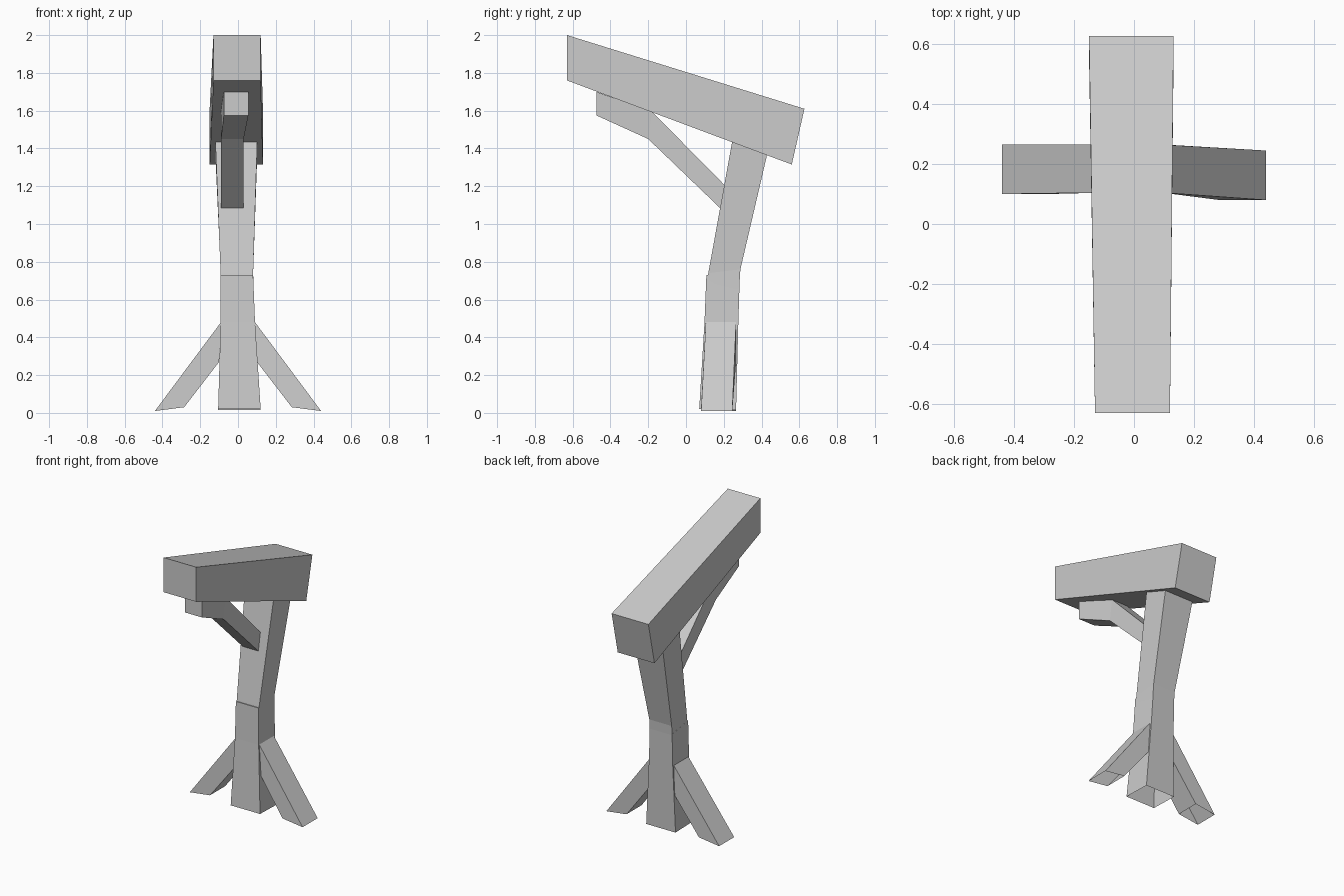
import bpy
import bmesh

cube = bpy.data.objects.get("Cube")
if cube:
    bpy.data.objects.remove(cube)

grey = bpy.data.materials.new("plain grey")
grey.use_nodes = True
color = (0.6, 0.6, 0.6, 1)
grey.diffuse_color = color
grey.node_tree.nodes["Principled BSDF"].inputs["Base Color"].default_value = color


def across_x(x0, x1, a, b):
    """Section spanning x0..x1 between two (y, z) points."""
    return [(x0, *a), (x1, *a), (x1, *b), (x0, *b)]


def across_y(y0, y1, a, b):
    """Section spanning y0..y1 between two (x, z) points."""
    return [(a[0], y0, a[1]), (a[0], y1, a[1]), (b[0], y1, b[1]), (b[0], y0, b[1])]


def timber(name, sections, start_cap=False, end_cap=False):
    """Four-sided timber lofted through the sections."""
    bm = bmesh.new()
    rings = [[bm.verts.new(p) for p in s] for s in sections]
    for lower, upper in zip(rings, rings[1:]):
        for i in range(4):
            j = (i + 1) % 4
            bm.faces.new((lower[i], lower[j], upper[j], upper[i]))
    if start_cap:
        bm.faces.new(rings[0][::-1])
    if end_cap:
        bm.faces.new(rings[-1])
    bmesh.ops.recalc_face_normals(bm, faces=bm.faces)
    mesh = bpy.data.meshes.new(name)
    bm.to_mesh(mesh)
    bm.free()
    mesh.materials.append(grey)
    obj = bpy.data.objects.new(name, mesh)
    bpy.context.collection.objects.link(obj)
    return obj


# Sloping top beam
timber("top_beam", [
    across_x(-0.13, 0.12, (-0.63, 1.76), (-0.63, 2.0)),
    across_x(-0.15, 0.132, (0.56, 1.315), (0.627, 1.61)),
], True, True)

# Post in two overlapping lengths, hollow at the foot
timber("lower_post", [
    across_x(-0.105, 0.12, (0.07, 0.02), (0.265, 0.015)),
    across_x(-0.092, 0.09, (0.098, 0.48), (0.277, 0.48)),
    across_x(-0.092, 0.08, (0.108, 0.73), (0.284, 0.70)),
], False, True)
timber("upper_post", [
    across_x(-0.09, 0.082, (0.106, 0.66), (0.281, 0.65)),
    across_x(-0.092, 0.08, (0.118, 0.74), (0.288, 0.76)),
    across_x(-0.12, 0.102, (0.245, 1.44), (0.43, 1.37)),
], True, True)

# Bent brace under the front of the beam
timber("brace", [
    across_x(-0.075, 0.055, (-0.475, 1.575), (-0.475, 1.70)),
    across_x(-0.09, 0.03, (-0.20, 1.45), (-0.18, 1.595)),
    across_x(-0.09, 0.03, (0.185, 1.08), (0.21, 1.20)),
], True, False)

# Splayed legs, hollow at the foot
for name, side, y0, y1 in (("right_leg", -1, 0.10, 0.265), ("left_leg", 1, 0.08, 0.245)):
    timber(name, [
        across_y(y0, y1, (side * 0.44, 0.01), (side * 0.285, 0.03)),
        across_y(0.105, 0.265, (side * 0.09, 0.48), (side * 0.10, 0.27)),
    ])
